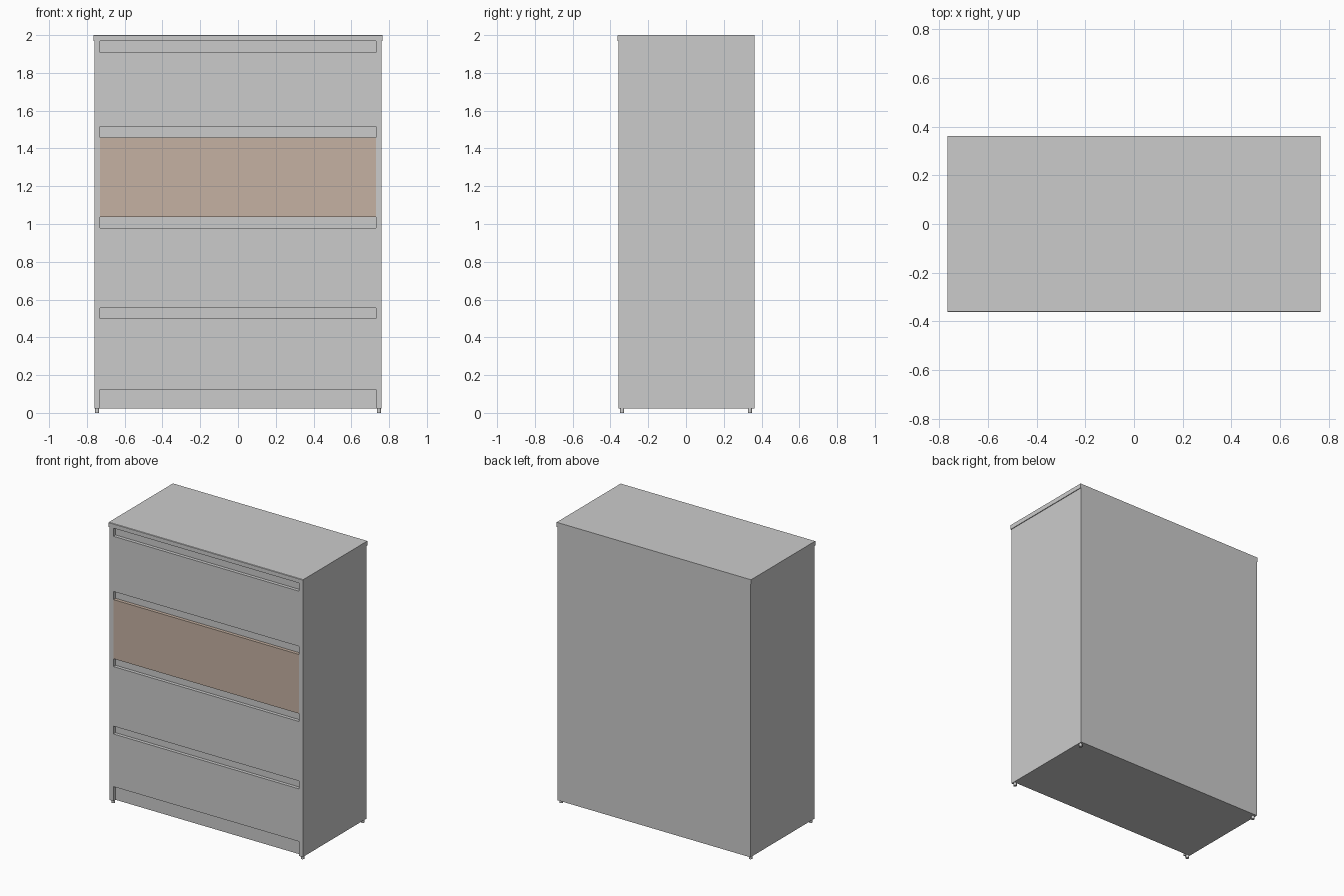
import bpy, bmesh

if "Cube" in bpy.data.objects:
    bpy.data.objects.remove(bpy.data.objects["Cube"])


def material(name, rgb):
    m = bpy.data.materials.new(name)
    m.diffuse_color = (*rgb, 1)
    m.use_nodes = True
    m.node_tree.nodes["Principled BSDF"].inputs["Base Color"].default_value = m.diffuse_color
    return m


GREY = material("light_grey", (0.6, 0.6, 0.6))
TAN = material("tan_drawer", (0.56, 0.44, 0.36))


def box(name, x, y, z, mat=GREY):
    """Box from (min, max) ranges on each axis."""
    bm = bmesh.new()
    bmesh.ops.create_cube(bm, size=1)
    for v in bm.verts:
        v.co = [r[0] if c < 0 else r[1] for c, r in zip(v.co, (x, y, z))]
    me = bpy.data.meshes.new(name)
    bm.to_mesh(me)
    bm.free()
    me.materials.append(mat)
    ob = bpy.data.objects.new(name, me)
    bpy.context.collection.objects.link(ob)
    return ob


W, IN = 0.761, 0.731          # outer and inner half width
F, B = -0.358, 0.362          # front and back planes
RECESS = F + 0.024            # plane of the set-back strips
FLOOR, CEIL = 0.022, 1.968

# carcass
for side, s in (("left", -1), ("right", 1)):
    box(f"{side}_side_panel", sorted((s * W, s * IN)), (F, B), (FLOOR, CEIL))
box("back_panel", (-IN, IN), (B - 0.02, B), (FLOOR, CEIL))
box("bottom_panel", (-IN, IN), (RECESS, B - 0.02), (FLOOR, FLOOR + 0.03))

# top board with a slightly eased edge at the front
top = box("top_board", (-0.766, 0.766), (-0.362, B), (CEIL, 2.0))
bm = bmesh.new()
bm.from_mesh(top.data)
edges = [e for e in bm.edges if all(v.co.y < 0 and v.co.z > 1.99 for v in e.verts)]
bmesh.ops.bevel(bm, geom=edges, offset=0.003, segments=1, affect='EDGES')
bm.to_mesh(top.data)
bm.free()

# flush drawer fronts, second one coloured
drawers = [(1.515, 1.908), (1.036, 1.457), (0.556, 0.98), (0.125, 0.50)]
for i, z in enumerate(drawers):
    box(f"drawer_front_{i + 1}", (-IN, IN), (F, RECESS), z, TAN if i == 1 else GREY)

# set-back rails behind the finger gaps, and the plinth
tops = [CEIL] + [d[0] for d in drawers[:-1]]
for i, (t, d) in enumerate(zip(tops, drawers)):
    box(f"rail_{i + 1}", (-IN, IN), (RECESS, RECESS + 0.02), (d[1] - 0.02, min(t + 0.02, CEIL)))
box("plinth", (-IN, IN), (RECESS, RECESS + 0.02), (FLOOR, 0.145))

# small round feet
for i, (sx, sy) in enumerate([(-1, -1), (1, -1), (-1, 1), (1, 1)]):
    bpy.ops.mesh.primitive_cylinder_add(vertices=16, radius=0.011, depth=FLOOR,
                                        location=(sx * 0.746, sy * 0.338, FLOOR / 2))
    foot = bpy.context.object
    foot.name = f"foot_{i + 1}"
    foot.data.materials.append(GREY)
    bpy.ops.object.shade_smooth_by_angle()
